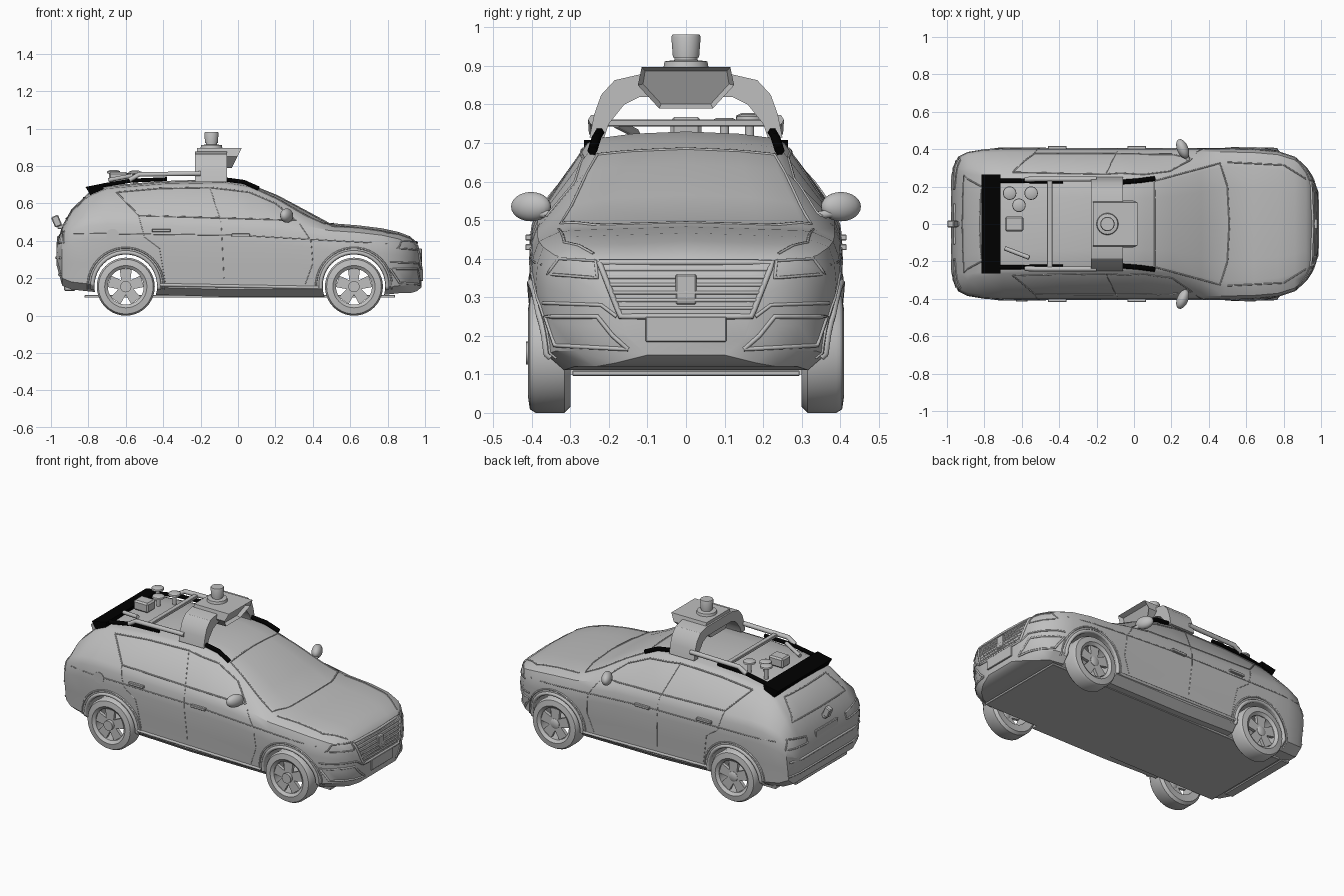
import bpy, bmesh, math
from mathutils import Vector, Matrix
from mathutils.bvhtree import BVHTree

if "Cube" in bpy.data.objects:
    bpy.data.objects.remove(bpy.data.objects["Cube"])


def material(name, value):
    mat = bpy.data.materials.new(name)
    mat.use_nodes = True
    mat.diffuse_color = (value, value, value, 1)
    mat.node_tree.nodes["Principled BSDF"].inputs["Base Color"].default_value = mat.diffuse_color
    return mat


GREY = material("body grey", 0.52)
BLACK = material("trim black", 0)


def finish(name, bm, mat=GREY):
    bmesh.ops.remove_doubles(bm, verts=bm.verts, dist=1e-5)
    bmesh.ops.recalc_face_normals(bm, faces=bm.faces)
    mesh = bpy.data.meshes.new(name)
    bm.to_mesh(mesh)
    bm.free()
    obj = bpy.data.objects.new(name, mesh)
    mesh.materials.append(mat)
    bpy.context.collection.objects.link(obj)
    return obj


def loft(bm, rings, closed=True, caps=True):
    rows = [[bm.verts.new(p) for p in ring] for ring in rings]
    count = len(rows[0])
    for a, b in zip(rows, rows[1:]):
        for i in range(count if closed else count - 1):
            j = (i + 1) % count
            bm.faces.new((a[i], a[j], b[j], b[i]))
    if caps:
        return [bm.faces.new(rows[0]), bm.faces.new(rows[-1])]


def prism(name, points, axis, a, b, mat=GREY):
    bm = bmesh.new()
    place = (lambda p, t: (t, p[0], p[1])) if axis == "X" else (lambda p, t: (p[0], t, p[1]))
    loft(bm, [[place(p, t) for p in points] for t in (a, b)])
    return finish(name, bm, mat)


def lathe(name, profile, centre, axis="Z", ring=False, sides=40):
    bm = bmesh.new()
    rings = []
    for k in range(sides + 1):
        c, s = math.cos(k * math.tau / sides), math.sin(k * math.tau / sides)
        rings.append([Vector(centre) + Vector((r * c, r * s, h) if axis == "Z" else (r * c, h, r * s))
                      for r, h in profile])
    loft(bm, rings, closed=ring, caps=False)
    bmesh.ops.dissolve_degenerate(bm, dist=1e-6, edges=bm.edges)
    return finish(name, bm)


def box(name, centre, size, tilt=0):
    bm = bmesh.new()
    m = Matrix.Translation(centre) @ Matrix.Rotation(tilt, 4, "Y") @ Matrix.Diagonal((*size, 1))
    bmesh.ops.create_cube(bm, size=1, matrix=m)
    bmesh.ops.bevel(bm, geom=bm.edges[:], offset=min(size) * 0.15, segments=1, affect="EDGES")
    return finish(name, bm)


def tube(name, points, radius, mat=GREY):
    curve = bpy.data.curves.new(name, "CURVE")
    curve.dimensions, curve.bevel_depth, curve.bevel_resolution = "3D", radius, 1
    curve.use_fill_caps = True
    spline = curve.splines.new("POLY")
    spline.points.add(len(points) - 1)
    for p, co in zip(spline.points, points):
        p.co = (*co, 1)
    curve.materials.append(mat)
    obj = bpy.data.objects.new(name, curve)
    bpy.context.collection.objects.link(obj)


# Body shell: x, bottom, belt, half width, roof half width, roof edge, roof crown
STATIONS = [
    (-.97, .27, .36, .30, .25, .37, .38), (-.94, .16, .43, .36, .29, .46, .48),
    (-.89, .14, .49, .385, .30, .54, .57), (-.80, .13, .52, .40, .28, .625, .655),
    (-.70, .12, .53, .405, .265, .67, .695), (-.40, .11, .52, .405, .26, .695, .72),
    (-.07, .10, .51, .405, .255, .70, .73), (.06, .10, .505, .405, .25, .68, .705),
    (.21, .10, .50, .405, .265, .62, .645), (.36, .10, .48, .405, .31, .53, .565),
    (.49, .10, .455, .405, .34, .475, .495), (.64, .10, .445, .402, .335, .467, .483),
    (.77, .11, .43, .39, .32, .45, .467), (.86, .12, .41, .36, .295, .43, .447),
    (.92, .12, .39, .305, .26, .408, .424), (.955, .13, .365, .25, .21, .38, .392),
    (.98, .15, .29, .17, .15, .30, .31)]


def section(x, low, belt, w, roof_w, edge, top):
    half = [(w - .07, low), (w - .02, low + .04), (w - .012, low + .4 * (belt - low)),
            (w, belt - .3 * (belt - low)), (w - .005, belt - .04), (w * .95, belt),
            (roof_w, edge), (roof_w * .9, edge + .4 * (top - edge)), (roof_w * .55, top - .006)]
    left = [(x, y, z) for y, z in half]
    return left + [(x, 0, top)] + [(px, -y, z) for px, y, z in reversed(left)]


bm = bmesh.new()
loft(bm, [section(*s) for s in STATIONS])
bmesh.ops.recalc_face_normals(bm, faces=bm.faces)
surface = BVHTree.FromBMesh(bm)
body = finish("body_shell", bm)

# Wheel wells cut across the shell, with a flat floor below
WHEELS = (-.6, .62)
for wx in WHEELS:
    cutter = lathe("well_cutter", [(0, -.6), (.168, -.6), (.168, .6), (0, .6)], (wx, 0, .16), "Y")
    cutter.hide_render = True
    mod = body.modifiers.new("well", "BOOLEAN")
    mod.operation, mod.solver, mod.object = "DIFFERENCE", "EXACT", cutter
    bpy.context.view_layer.objects.active = body
    bpy.ops.object.modifier_apply(modifier=mod.name)
    bpy.data.objects.remove(cutter)
box("floor_panel", (.01, 0, .103), (1.66, .59, .014))


def trace(name, points, side, radius, closed=False):
    """Tube laid on the shell, projected from the chosen side."""
    pts = list(points) + ([points[0]] if closed else [])
    out = []
    for (a, b), (c, d) in zip(pts, pts[1:]):
        for k in range(8):
            out.append((a + (c - a) * k / 8, b + (d - b) * k / 8))
    out.append(pts[-1])
    cast = {"left": lambda p: ((p[0], 2, p[1]), (0, -1, 0)), "right": lambda p: ((p[0], -2, p[1]), (0, 1, 0)),
            "front": lambda p: ((2, *p), (-1, 0, 0)), "rear": lambda p: ((-2, *p), (1, 0, 0)),
            "top": lambda p: ((*p, 2), (0, 0, -1))}[side]
    hits = [surface.ray_cast(*map(Vector, cast(p)))[0] for p in out]
    hits = [h for h in hits if h]
    if len(hits) > 1:
        tube(name, hits, radius)


def both(points):
    return [points, [(-y, z) for y, z in points]]


# Side trim, doors, arches and wheels, repeated on both sides
TYRE = [(.096, -.05), (.14, -.055), (.155, -.04), (.155, .035), (.146, .05), (.113, .055), (.096, .042)]
for side, s in (("left", 1), ("right", -1)):
    trace(side + "_window_trim", [(-.65, .66), (-.53, .535), (.31, .51), (.2, .60), (.06, .66), (-.15, .685),
          (-.42, .68)], side, .004, closed=True)
    trace(side + "_centre_seam", [(-.15, .685), (-.09, .5), (-.075, .2)], side, .002)
    trace(side + "_front_seam", [(.33, .49), (.39, .4), (.4, .28), (.36, .17)], side, .002)
    trace(side + "_rear_seam", [(-.53, .53), (-.5, .42), (-.42, .36), (-.39, .18)], side, .002)
    trace(side + "_shoulder_line", [(-.88, .44), (0, .43), (.8, .385)], side, .003)
    trace(side + "_sill", [(-.43, .165), (.43, .15)], side, .009)
    for hx, hz in ((-.41, .455), (.015, .43)):
        box(side + "_door_handle", (hx, s * .407, hz), (.1, .02, .016))
    for wx in WHEELS:
        for name, radius, thick in (("_arch_lip", .178, .011), ("_arch_crease", .203, .005)):
            arc = [(wx + radius * math.cos(math.radians(a)), .16 + radius * math.sin(math.radians(a)))
                   for a in range(-5, 186, 10)]
            trace(side + name, arc, side, thick)
        lathe(side + "_tyre", [(r, s * h) for r, h in TYRE], (wx, s * .355, .155), "Y", ring=True)
        star = []
        for k in range(5):
            for r, turn in ((.042, -36), (.098, -19), (.098, 19)):
                a = math.radians(90 + 72 * k + turn)
                star.append((wx + r * math.cos(a), .155 + r * math.sin(a)))
        prism(side + "_wheel_spokes", star, "Y", s * .375, s * .395)
        lathe(side + "_hub", [(0, -.03), (.03, -.03), (.03, .012), (.02, .018), (0, .018)],
              (wx, s * .385, .155), "Y", sides=20)
    # Door mirror
    bm = bmesh.new()
    m = (Matrix.Translation((.26, s * .402, .535)) @ Matrix.Rotation(s * .4, 4, "Z")
         @ Matrix.Diagonal((.03, .055, .038, 1)))
    bmesh.ops.create_uvsphere(bm, u_segments=20, v_segments=12, radius=1, matrix=m)
    finish(side + "_mirror", bm)
    tube(side + "_mirror_arm", [(.29, s * .33, .51), (.275, s * .39, .52)], .012)
    # Roof rails and rack bars
    tube(side + "_front_rail", [(-.07, s * .224, .728), (.03, s * .232, .715), (.11, s * .243, .68)], .013, BLACK)
    tube(side + "_rear_rail", [(-.72, s * .232, .697), (-.57, s * .23, .722), (-.38, s * .228, .73)], .012, BLACK)
    tube(side + "_rack_bar", [(-.58, s * .238, .725), (-.53, s * .24, .755), (-.2, s * .24, .76)], .014)
lathe("fuel_cap", [(0, -.004), (.034, -.004), (.034, .02), (0, .02)], (-.67, -.402, .43), "Y")

# Windscreen, bonnet and rear window outlines
trace("windscreen_trim", [(.11, -.23), (.46, -.325), (.5, -.2), (.51, 0), (.5, .2), (.46, .325), (.11, .23)],
      "top", .004, closed=True)
for sign in (1, -1):
    trace("bonnet_crease", [(.5, sign * .33), (.8, sign * .315), (.92, sign * .24)], "top", .004)
trace("rear_window_trim", [(-.2, .63), (-.26, .52), (.26, .52), (.2, .63)], "rear", .004, closed=True)

# Front end: grille, lamps, bumper, plate
trace("grille_frame", [(-.225, .39), (-.17, .25), (.17, .25), (.225, .39)], "front", .008, closed=True)
for k in range(6):
    z = .272 + k * .02
    w = .175 + k * .009
    trace("grille_slat", [(-w, z), (w, z)], "front", .005)
box("front_radar", (.968, 0, .32), (.03, .055, .08))
box("front_plate", (.981, 0, .217), (.015, .21, .065))
for lamp in both([(.235, .395), (.33, .40), (.36, .36), (.23, .35)]):
    trace("headlamp_frame", lamp, "front", .004, closed=True)
for lamp in both([(.15, .165), (.34, .175), (.365, .25), (.23, .25), (.19, .2)]):
    trace("fog_lamp_frame", lamp, "front", .006, closed=True)
for brow in both([(.37, .285), (.22, .28), (.18, .25)]):
    trace("fog_lamp_brow", brow, "front", .005)

# Rear end: lamps, bumper ledges, plate, camera
for lamp in both([(.19, .42), (.34, .45), (.36, .39), (.19, .385)]):
    trace("tail_lamp", lamp, "rear", .005, closed=True)
trace("rear_ledge", [(-.34, .31), (.34, .31)], "rear", .008)
trace("rear_bumper_line", [(-.34, .22), (.34, .22)], "rear", .007)
box("rear_plate", (-.955, 0, .4), (.025, .22, .05))
box("rear_diffuser", (-.9, 0, .15), (.06, .5, .035))
box("rear_camera", (-.97, 0, .505), (.04, .035, .06), tilt=-.4)
box("rear_camera_arm", (-.94, 0, .475), (.05, .025, .025))

# Black rear spoiler
prism("rear_spoiler", [(-.815, .688), (-.79, .645), (-.72, .675), (-.715, .708)], "Y", -.265, .265, BLACK)

# Sensor tower: arch, head, rotating scanner
outer = [(.25, .715), (.238, .775), (.22, .825), (.185, .863), (.12, .878)]
inner = [(.12, .82), (.16, .80), (.2, .75), (.212, .715)]
arch = outer + [(-y, z) for y, z in reversed(outer)]
arch += [(-y, z) for y, z in reversed(inner)] + inner
prism("tower_arch", arch, "X", -.23, -.06)
head = [(-.115, .897), (.115, .897), (.125, .85), (.07, .79), (-.07, .79), (-.125, .85)]
bm = bmesh.new()
ends = loft(bm, [[(-.22, y, z) for y, z in head], [(.02 - (.897 - z) * .5, y, z) for y, z in head]])
bmesh.ops.recalc_face_normals(bm, faces=bm.faces)
bmesh.ops.inset_region(bm, faces=[ends[1]], thickness=.014)
bmesh.ops.translate(bm, verts=ends[1].verts, vec=(-.025, 0, 0))
finish("tower_head", bm)
lathe("scanner", [(0, .89), (.06, .89), (.055, .912), (.03, .915), (.03, .922), (.034, .922), (.038, .975),
      (.035, .981), (0, .981)], (-.142, 0, 0))

# Roof rack equipment
box("rack_crossbar", (-.45, 0, .752), (.03, .47, .018))
for ax, ay, top in ((-.665, .165, .778), (-.55, .165, .775), (-.615, .1, .765)):
    lathe("antenna_dome", [(0, .69), (.012, .69), (.012, top - .022), (.036, top - .016), (.034, top - .006),
          (.02, top), (0, top)], (ax, ay, 0), sides=24)
box("receiver_box", (-.64, 0, .737), (.1, .08, .06))
tube("sensor_rod", [(-.69, -.13, .725), (-.56, -.18, .75)], .012)

# Smooth shading with sharp creases kept
bpy.ops.object.select_all(action="DESELECT")
for obj in bpy.context.scene.objects:
    if obj.type == "MESH":
        obj.select_set(True)
        bpy.context.view_layer.objects.active = obj
bpy.ops.object.shade_smooth_by_angle(angle=math.radians(32))
